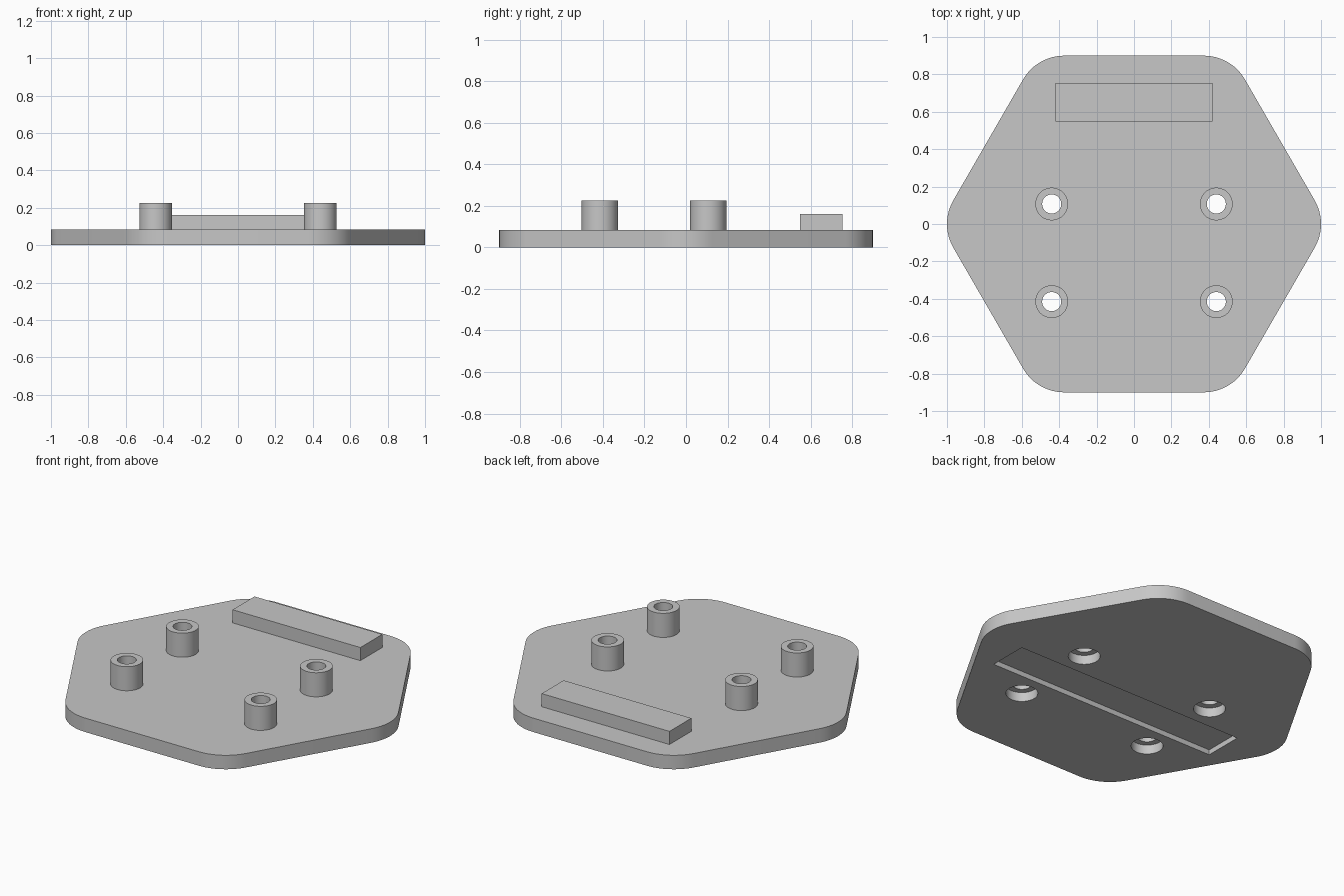
import bpy, bmesh, math

if "Cube" in bpy.data.objects:
    bpy.data.objects.remove(bpy.data.objects["Cube"])

grey = bpy.data.materials.new("plain_grey")
grey.diffuse_color = (0.57, 0.57, 0.57, 1)
grey.use_nodes = True
grey.node_tree.nodes["Principled BSDF"].inputs["Base Color"].default_value = grey.diffuse_color

PLATE_TOP = 0.083
APOTHEM, CORNER = 0.9, 0.254
POSTS = [(x, y) for x in (-0.44, 0.44) for y in (-0.415, 0.107)]


def prism(name, outline, z0, z1):
    """Extrude a flat outline from z0 to z1."""
    bm = bmesh.new()
    face = bm.faces.new([bm.verts.new((x, y, z0)) for x, y in outline])
    top = bmesh.ops.extrude_face_region(bm, geom=[face])["geom"]
    for v in top:
        if isinstance(v, bmesh.types.BMVert):
            v.co.z = z1
    bmesh.ops.recalc_face_normals(bm, faces=bm.faces)
    mesh = bpy.data.meshes.new(name)
    bm.to_mesh(mesh)
    bm.free()
    mesh.materials.append(grey)
    obj = bpy.data.objects.new(name, mesh)
    bpy.context.collection.objects.link(obj)
    return obj


def circle(cx, cy, r, n=64):
    return [(cx + r * math.cos(2 * math.pi * i / n),
             cy + r * math.sin(2 * math.pi * i / n)) for i in range(n)]


def rect(cx, cy, hx, hy):
    return [(cx - hx, cy - hy), (cx + hx, cy - hy),
            (cx + hx, cy + hy), (cx - hx, cy + hy)]


def rounded_hexagon(apothem, r, steps=12):
    pts = []
    d = (apothem - r) / math.cos(math.radians(30))
    for k in range(6):
        a = math.radians(60 * k)
        for i in range(steps + 1):
            t = a + math.radians(-30 + 60 * i / steps)
            pts.append((d * math.cos(a) + r * math.cos(t),
                        d * math.sin(a) + r * math.sin(t)))
    return pts


def combine(target, tool, operation):
    mod = target.modifiers.new(operation.lower(), 'BOOLEAN')
    mod.operation, mod.solver, mod.object = operation, 'EXACT', tool
    bpy.context.view_layer.objects.active = target
    bpy.ops.object.modifier_apply(modifier=mod.name)
    bpy.data.objects.remove(tool)


# Hexagonal base plate
plate = prism("mounting_plate", rounded_hexagon(APOTHEM, CORNER), 0, PLATE_TOP)

# Raised bar near the back edge
combine(plate, prism("raised_bar", rect(0, 0.652, 0.42, 0.103), 0.06, 0.161), 'UNION')

# Posts with through holes and wider counterbores underneath
for x, y in POSTS:
    combine(plate, prism("post", circle(x, y, 0.0875), 0.07, 0.226), 'UNION')
for x, y in POSTS:
    combine(plate, prism("screw_hole", circle(x, y, 0.051), -0.1, 0.4), 'DIFFERENCE')
    combine(plate, prism("counterbore", circle(x, y, 0.086), -0.1, 0.055), 'DIFFERENCE')

# Shallow slot in the underside
combine(plate, prism("underside_slot", rect(0, -0.155, 0.757, 0.117), -0.1, 0.03), 'DIFFERENCE')

bpy.ops.object.select_all(action='DESELECT')
plate.select_set(True)
bpy.context.view_layer.objects.active = plate
bpy.ops.object.shade_smooth_by_angle(angle=math.radians(30))
